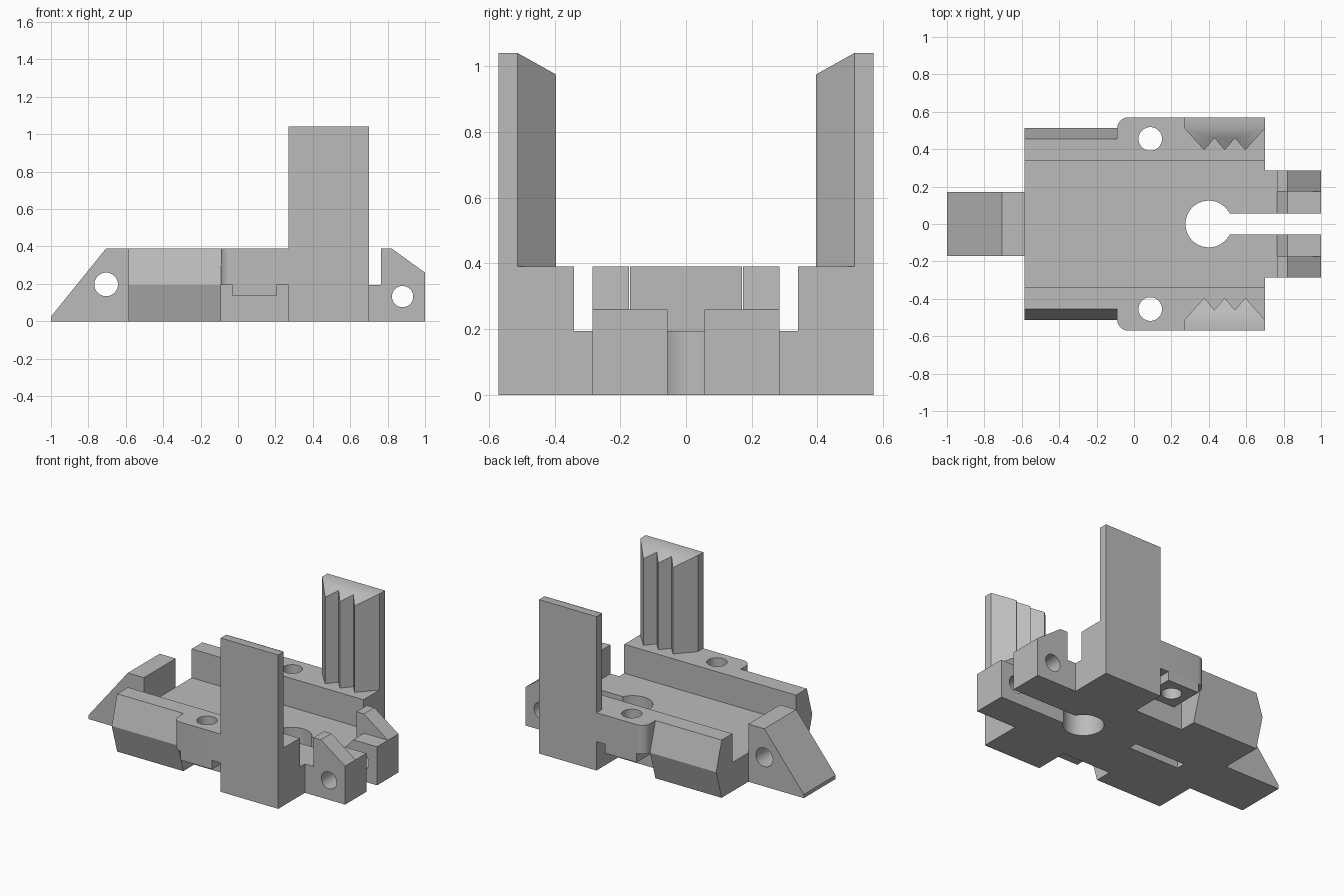
import bpy, bmesh
from math import cos, sin, pi, radians

if "Cube" in bpy.data.objects:
    bpy.data.objects.remove(bpy.data.objects["Cube"], do_unlink=True)

GREY = (0.5, 0.5, 0.5, 1)
grey = bpy.data.materials.new("plain grey")
grey.use_nodes = True
grey.diffuse_color = GREY
grey.node_tree.nodes["Principled BSDF"].inputs["Base Color"].default_value = GREY


def prism(name, outline, axis, low, high):
    """Extrude a 2D outline along an axis."""
    place = {"x": lambda u, v, h: (h, u, v),
             "y": lambda u, v, h: (u, h, v),
             "z": lambda u, v, h: (u, v, h)}[axis]
    bm = bmesh.new()
    rings = [[bm.verts.new(place(u, v, h)) for u, v in outline] for h in (low, high)]
    bm.faces.new(rings[0])
    bm.faces.new(rings[1])
    n = len(outline)
    for i in range(n):
        j = (i + 1) % n
        bm.faces.new((rings[0][i], rings[0][j], rings[1][j], rings[1][i]))
    bmesh.ops.recalc_face_normals(bm, faces=bm.faces)
    mesh = bpy.data.meshes.new(name)
    bm.to_mesh(mesh)
    bm.free()
    mesh.materials.append(grey)
    obj = bpy.data.objects.new(name, mesh)
    bpy.context.collection.objects.link(obj)
    return obj


def rect(u0, v0, u1, v1):
    return [(u0, v0), (u1, v0), (u1, v1), (u0, v1)]


def circle(u, v, r, n=48):
    return [(u + r * cos(2 * pi * i / n), v + r * sin(2 * pi * i / n)) for i in range(n)]


def cut(obj, outline, axis, low, high):
    """Subtract an extruded outline from a part."""
    cutter = prism("cutter", outline, axis, low, high)
    cutter.hide_render = True
    mod = obj.modifiers.new("cut", "BOOLEAN")
    mod.operation = "DIFFERENCE"
    mod.solver = "EXACT"
    mod.object = cutter
    bpy.context.view_layer.objects.active = obj
    bpy.ops.object.modifier_apply(modifier=mod.name)
    bpy.data.objects.remove(cutter, do_unlink=True)


FLOOR, TOP = 0.195, 0.39
BACK, END = -0.585, 0.7
CHANNEL, OUTER = 0.34, 0.57
EAR_X, POST_X = -0.09, 0.27
parts = []

# Floor plate with keyhole and a blind slot underneath
floor = prism("floor_plate", rect(BACK, -CHANNEL, END, CHANNEL), "z", 0, FLOOR)
cut(floor, circle(0.4, 0, 0.125), "z", -0.1, 0.5)
cut(floor, rect(0.45, -0.057, 1.1, 0.057), "z", -0.1, 0.5)
cut(floor, rect(-0.37, -0.03, 0.01, 0.03), "z", -0.1, 0.1)
parts.append(floor)

# Wedge shaped lug
wedge = prism("wedge_lug", [(-1, 0), (BACK, 0), (BACK, TOP), (-0.705, TOP), (-1, 0.025)],
              "y", -0.17, 0.17)
cut(wedge, circle(-0.705, 0.197, 0.063), "y", -0.5, 0.5)
parts.append(wedge)

for side, s in (("left_rear", 1), ("right_front", -1)):
    def flip(points):
        return [(u, s * v) for u, v in points]

    # Side rail with outward pointing cross-section
    rail = [(CHANNEL, 0), (0.455, 0), (0.513, FLOOR), (0.455, TOP), (CHANNEL, TOP)]
    parts.append(prism(side + "_rail", [(s * y, z) for y, z in rail], "x", BACK, EAR_X))

    # Ear with rounded corner, thicker pad and screw hole
    r = 0.06
    corner = [(EAR_X + r - r * sin(a * pi / 16), OUTER - r + r * cos(a * pi / 16))
              for a in range(9)]
    outline = [(EAR_X, CHANNEL), (POST_X, CHANNEL), (POST_X, OUTER)] + corner
    ear = prism(side + "_ear", flip(outline), "z", FLOOR, TOP)
    pad = prism(side + "_ear_pad", flip(rect(-0.03, CHANNEL, 0.205, OUTER)), "z", 0.135, FLOOR)
    for part in (ear, pad):
        cut(part, circle(0.087, s * 0.455, 0.063), "z", -0.1, 0.6)
        parts.append(part)

    # Post foot and tall toothed post with chamfered top
    parts.append(prism(side + "_post_foot", flip(rect(POST_X, CHANNEL, END, OUTER)), "z", 0, TOP))
    teeth = [(END, OUTER), (POST_X, OUTER), (POST_X, 0.512), (0.375, 0.395), (0.43, 0.46),
             (0.485, 0.395), (0.54, 0.46), (0.595, 0.395), (END, 0.512)]
    post = prism(side + "_post", flip(teeth), "z", TOP, 1.04)
    bevel = [(0.512, 1.04), (0.392, 0.973), (0.3, 0.973), (0.3, 1.1), (0.512, 1.1)]
    cut(post, [(s * y, z) for y, z in bevel], "x", 0, 1)
    parts.append(post)

    # Fork prong: tall outer cheek and low inner step
    cheek = [(END, 0), (1, 0), (1, 0.26), (0.82, TOP), (0.765, TOP), (0.765, FLOOR), (END, FLOOR)]
    step = [(END, 0), (1, 0), (1, 0.26), (0.82, 0.26), (0.765, FLOOR), (END, FLOOR)]
    for name, shape, y0, y1 in (("cheek", cheek, 0.173, 0.285), ("step", step, 0.057, 0.173)):
        prong = prism(side + "_fork_" + name, shape, "y", s * y0, s * y1)
        cut(prong, circle(0.88, 0.132, 0.057), "y", -0.5, 0.5)
        parts.append(prong)

# Smooth bores, sharp edges
bpy.ops.object.select_all(action="DESELECT")
for part in parts:
    part.select_set(True)
bpy.context.view_layer.objects.active = parts[0]
bpy.ops.object.shade_smooth_by_angle(angle=radians(30))
